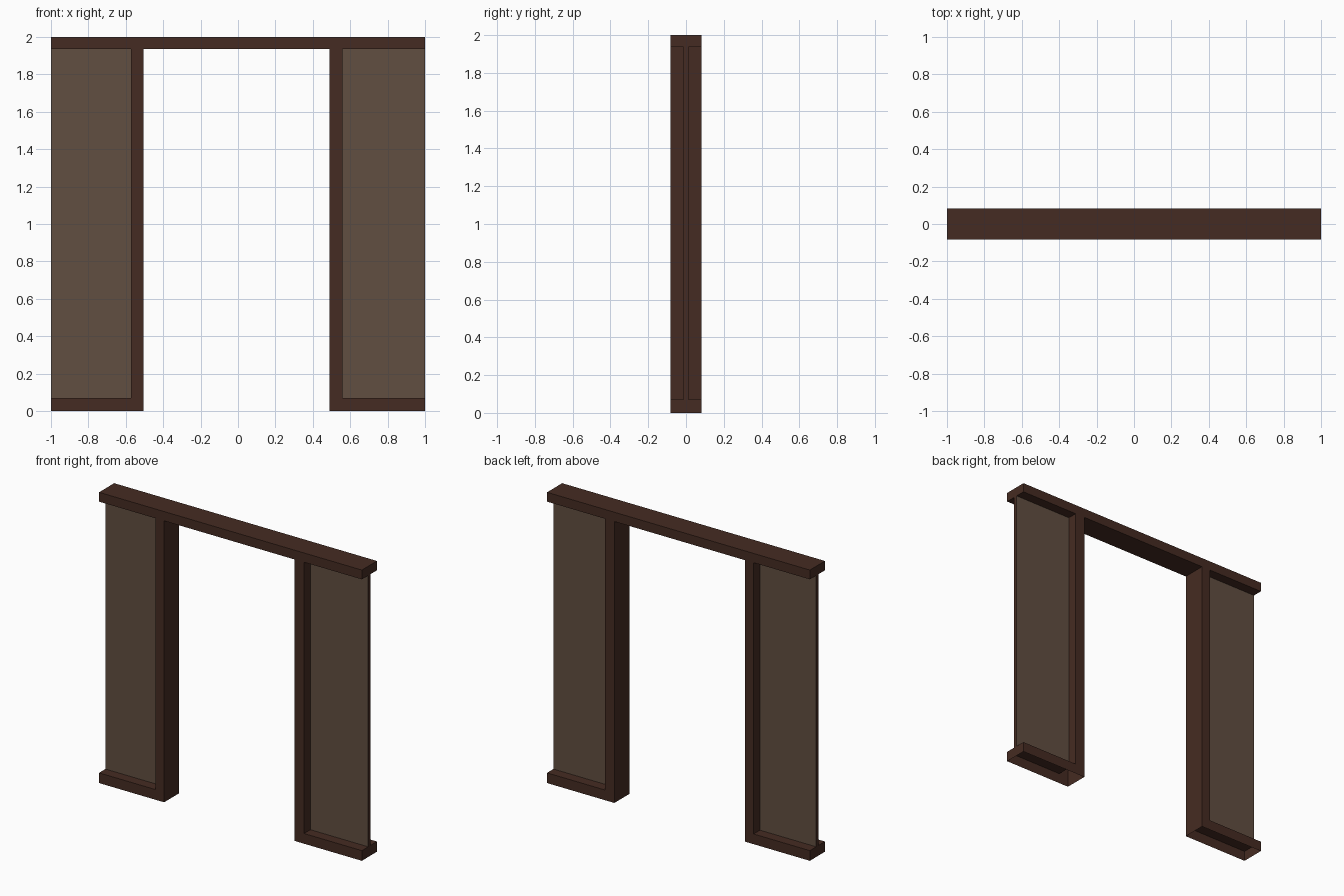
import bpy, bmesh

if "Cube" in bpy.data.objects:
    bpy.data.objects.remove(bpy.data.objects["Cube"])


def material(name, rgb):
    m = bpy.data.materials.new(name)
    m.diffuse_color = (*rgb, 1.0)
    m.use_nodes = True
    m.node_tree.nodes["Principled BSDF"].inputs["Base Color"].default_value = m.diffuse_color
    return m


dark_wood = material("dark wood", (0.060, 0.0243, 0.0160))
panel_brown = material("panel brown", (0.119, 0.077, 0.052))

D = 0.082                      # half depth of the frame
T = 0.013                      # half thickness of the panels
RAIL, HEAD = 0.07, 1.936       # top of sill rail, underside of head beam
L_OUT, L_IN = -0.572, -0.505   # left post
R_IN, R_OUT = 0.488, 0.56      # right post


def make_object(name, bm, mats):
    bmesh.ops.recalc_face_normals(bm, faces=bm.faces[:])
    me = bpy.data.meshes.new(name)
    for m in mats:
        me.materials.append(m)
    return bm, me


def link(name, bm, me):
    bm.to_mesh(me)
    bm.free()
    ob = bpy.data.objects.new(name, me)
    bpy.context.collection.objects.link(ob)


def extruded(profile, half):
    """Closed x-z outline extruded through y = -half..half."""
    bm = bmesh.new()
    face = bm.faces.new([bm.verts.new((x, -half, z)) for x, z in profile])
    out = bmesh.ops.extrude_face_region(bm, geom=[face])
    verts = [v for v in out["geom"] if isinstance(v, bmesh.types.BMVert)]
    bmesh.ops.translate(bm, verts=verts, vec=(0, 2 * half, 0))
    return bm


# Door frame: head beam, two posts and two sill rails in one outline
outline = [(-1, 2), (-1, HEAD), (L_OUT, HEAD), (L_OUT, RAIL), (-1, RAIL),
           (-1, 0), (L_IN, 0), (L_IN, HEAD), (R_IN, HEAD), (R_IN, 0),
           (1, 0), (1, RAIL), (R_OUT, RAIL), (R_OUT, HEAD), (1, HEAD), (1, 2)]
bm, me = make_object("door_frame", extruded(outline, D), [dark_wood])
# The sills and posts are open underneath
bottom = [f for f in bm.faces if all(v.co.z < 0.001 for v in f.verts)]
bmesh.ops.delete(bm, geom=bottom, context='FACES_ONLY')
link("door_frame", bm, me)

# Side panels: brown on front and back, dark wood on the edges
for name, x0, x1 in (("left_panel", -1, L_OUT), ("right_panel", R_OUT, 1)):
    rect = [(x0, RAIL), (x1, RAIL), (x1, HEAD), (x0, HEAD)]
    bm, me = make_object(name, extruded(rect, T), [panel_brown, dark_wood])
    bm.normal_update()
    for f in bm.faces:
        f.material_index = 0 if abs(f.normal.y) > 0.5 else 1
    link(name, bm, me)
